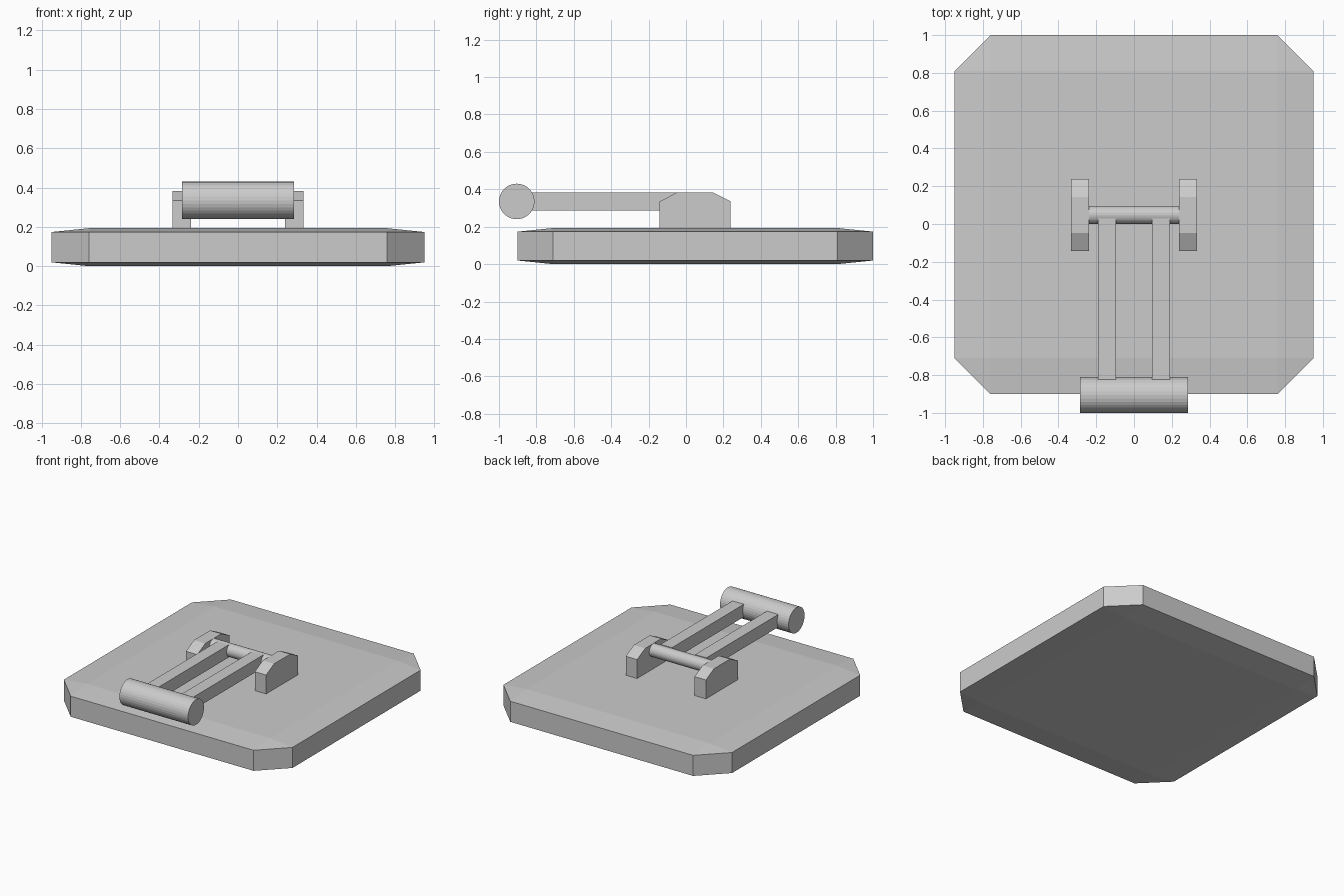
import bpy, bmesh, math

if "Cube" in bpy.data.objects:
    bpy.data.objects.remove(bpy.data.objects["Cube"])


def finish(name, bm):
    bmesh.ops.recalc_face_normals(bm, faces=bm.faces)
    mesh = bpy.data.meshes.new(name)
    bm.to_mesh(mesh)
    bm.free()
    obj = bpy.data.objects.new(name, mesh)
    bpy.context.collection.objects.link(obj)
    return obj


def profile_x(name, points, x0, x1):
    """Extrude a (y, z) profile from x0 to x1."""
    bm = bmesh.new()
    face = bm.faces.new([bm.verts.new((x0, y, z)) for y, z in points])
    ext = bmesh.ops.extrude_face_region(bm, geom=[face])["geom"]
    verts = [g for g in ext if isinstance(g, bmesh.types.BMVert)]
    bmesh.ops.translate(bm, vec=(x1 - x0, 0, 0), verts=verts)
    return finish(name, bm)


def rod_x(name, y, z, radius, half):
    """32-sided cylinder lying along x."""
    ring = [(y + radius * math.cos(math.tau * i / 32),
             z + radius * math.sin(math.tau * i / 32)) for i in range(32)]
    return profile_x(name, ring, -half, half)


# base plate: chamfered unit cube flattened, so its top and bottom chamfers are shallow
SX, SY, SZ = 1.9, 1.9, 0.193
corners = []
for sx in (-.5, .5):
    for sy in (-.5, .5):
        for sz in (-.5, .5):
            for k in ((1, .8, .8), (.8, 1, .8), (.8, .8, 1)):
                corners.append((sx * k[0] * SX, sy * k[1] * SY + 0.05,
                                (sz * k[2] + 0.5) * SZ))
bm = bmesh.new()
for co in corners:
    bm.verts.new(co)
bmesh.ops.convex_hull(bm, input=bm.verts)
bmesh.ops.dissolve_limit(bm, angle_limit=0.005, verts=bm.verts, edges=bm.edges)
finish("base_plate", bm)

# hinge brackets and lever arms, one pair each
bracket = [(-0.142, 0.18), (0.239, 0.18), (0.239, 0.335),
           (0.144, 0.383), (-0.047, 0.383), (-0.142, 0.335)]
arm = [(-0.83, 0.288), (0.03, 0.288), (0.03, 0.383), (-0.83, 0.383)]
for side, s in (("left", -1), ("right", 1)):
    profile_x("bracket_" + side, bracket, s * 0.239, s * 0.333)
    profile_x("arm_" + side, arm, s * 0.096, s * 0.19)

# axle between the brackets and the grip at the front
rod_x("axle", 0.048, 0.335, 0.0475, 0.245)
rod_x("grip_roller", -0.905, 0.335, 0.095, 0.285)
